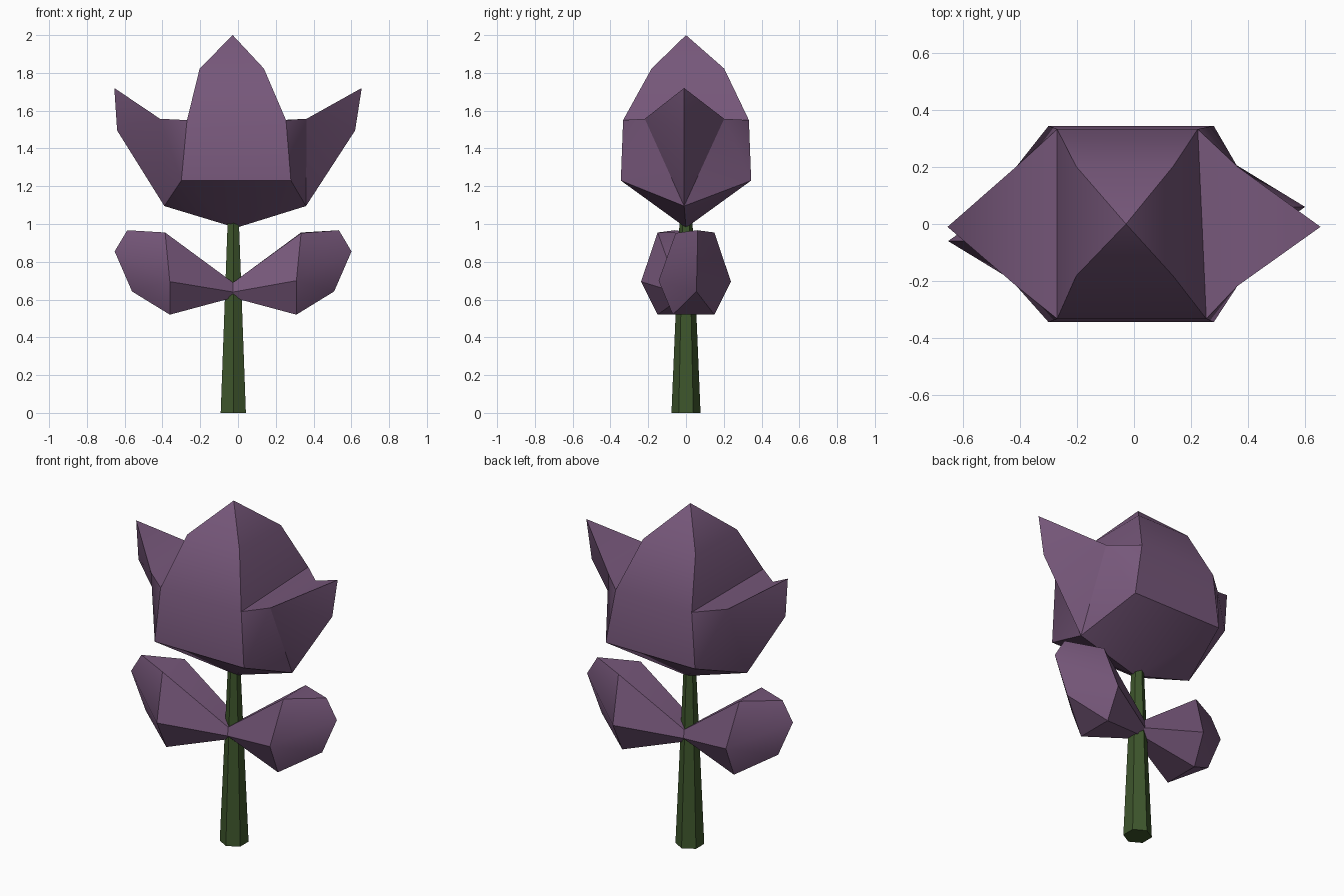
import bpy, bmesh, math

cube = bpy.data.objects.get("Cube")
if cube:
    bpy.data.objects.remove(cube, do_unlink=True)


def make_material(name, rgb):
    mat = bpy.data.materials.new(name)
    mat.use_nodes = True
    color = (*rgb, 1.0)
    mat.diffuse_color = color
    bsdf = mat.node_tree.nodes["Principled BSDF"]
    bsdf.inputs["Base Color"].default_value = color
    bsdf.inputs["Roughness"].default_value = 0.9
    return mat


purple = make_material("dusty purple", (0.182, 0.096, 0.195))
green = make_material("stem green", (0.048, 0.092, 0.025))


def finish(bm, name, mat):
    bmesh.ops.recalc_face_normals(bm, faces=bm.faces[:])
    mesh = bpy.data.meshes.new(name)
    bm.to_mesh(mesh)
    bm.free()
    mesh.materials.append(mat)
    obj = bpy.data.objects.new(name, mesh)
    bpy.context.collection.objects.link(obj)
    bpy.ops.object.select_all(action='DESELECT')
    obj.select_set(True)
    bpy.context.view_layer.objects.active = obj
    bpy.ops.object.shade_smooth_by_angle(angle=math.radians(38))


# Stem: tapered six-sided column with corners towards front and back
bpy.ops.mesh.primitive_cone_add(vertices=6, radius1=0.077, radius2=0.034,
                                depth=1.02, location=(-0.025, 0, 0.51))
stem = bpy.context.object
stem.name = stem.data.name = "stem"
stem.data.materials.append(green)

# Blossom: a four-sided bud with a pointed petal flaring out on each side
bm = bmesh.new()
apex = bm.verts.new((-0.028, 0, 2.0))
base = bm.verts.new((-0.01, 0, 0.98))


def mirrored(cx, hx, hy, z, cy=0.0):
    """Corner vertices keyed by x side and y side; one per x side if hy is 0."""
    if hy == 0:
        return {s: bm.verts.new((cx + s * hx, -0.01, z)) for s in (-1, 1)}
    return {(s, t): bm.verts.new((cx + s * hx, cy + t * hy, z))
            for s in (-1, 1) for t in (-1, 1)}


upper = mirrored(-0.033, 0.17, 0.192, 1.823, 0.01)
rim = mirrored(-0.008, 0.262, 0.333, 1.55)
lower = mirrored(-0.01, 0.29, 0.345, 1.23)
shoulder = mirrored(-0.025, 0.388, 0.21, 1.557, -0.008)
tip = mirrored(0, 0.655, 0, 1.72)
ridge = mirrored(-0.01, 0.63, 0, 1.495)
keel = mirrored(-0.015, 0.375, 0, 1.095)
# The rim leans in slightly at the back
rim[1, 1].co.x -= 0.03

for t in (-1, 1):
    l, r = (-1, t), (1, t)
    # Front and back panels
    bm.faces.new((apex, upper[l], upper[r]))
    bm.faces.new((upper[l], rim[l], rim[r], upper[r]))
    bm.faces.new((rim[l], lower[l], lower[r], rim[r]))
    bm.faces.new((lower[l], base, lower[r]))
for s in (-1, 1):
    f, b = (s, -1), (s, 1)
    # Bud side above the petal, then the petal's inner face
    bm.faces.new((apex, upper[f], upper[b]))
    bm.faces.new((upper[f], rim[f], rim[b], upper[b]))
    bm.faces.new((rim[f], shoulder[f], shoulder[b], rim[b]))
    bm.faces.new((shoulder[f], tip[s], shoulder[b]))
    # Petal's bulging outer faces
    for c in (f, b):
        bm.faces.new((rim[c], lower[c], shoulder[c]))
        bm.faces.new((lower[c], keel[s], shoulder[c]))
        bm.faces.new((shoulder[c], keel[s], ridge[s]))
        bm.faces.new((shoulder[c], ridge[s], tip[s]))
        bm.faces.new((lower[c], base, keel[s]))
finish(bm, "blossom", purple)

# Leaves: two thick lobes, half a turn apart, growing from a narrow waist
WAIST = [(-0.055, 0.69), (-0.06, 0.64), (-0.025, 0.61),
         (0.025, 0.61), (0.06, 0.64), (0.055, 0.69)]
BELLY = [(0.36, -0.055, 0.952), (0.335, -0.145, 0.70), (0.335, -0.07, 0.52),
         (0.335, 0.15, 0.52), (0.335, 0.238, 0.695), (0.36, 0.15, 0.955)]
END = [(0.56, 0.06, 0.967), (0.627, 0.06, 0.855), (0.535, 0.055, 0.643)]


def leaf(name, side):
    bm = bmesh.new()

    def vert(x, y, z):
        return bm.verts.new((-0.026 + side * x, side * y, z))

    waist = [vert(0, y, z) for y, z in WAIST]
    belly = [vert(*p) for p in BELLY]
    end = [vert(*p) for p in END]
    for i in range(6):
        j = (i + 1) % 6
        bm.faces.new((waist[i], waist[j], belly[j], belly[i]))
    bm.faces.new(waist)
    # Rounded outer end, fanned from the widest point of each cheek
    for top, mid, bottom in (belly[:3], belly[:2:-1]):
        bm.faces.new((top, mid, end[0]))
        bm.faces.new((mid, end[1], end[0]))
        bm.faces.new((mid, end[2], end[1]))
        bm.faces.new((mid, bottom, end[2]))
    bm.faces.new((belly[0], end[0], belly[5]))
    bm.faces.new((belly[2], end[2], belly[3]))
    finish(bm, name, purple)


leaf("left_leaf", 1)
leaf("right_leaf", -1)
